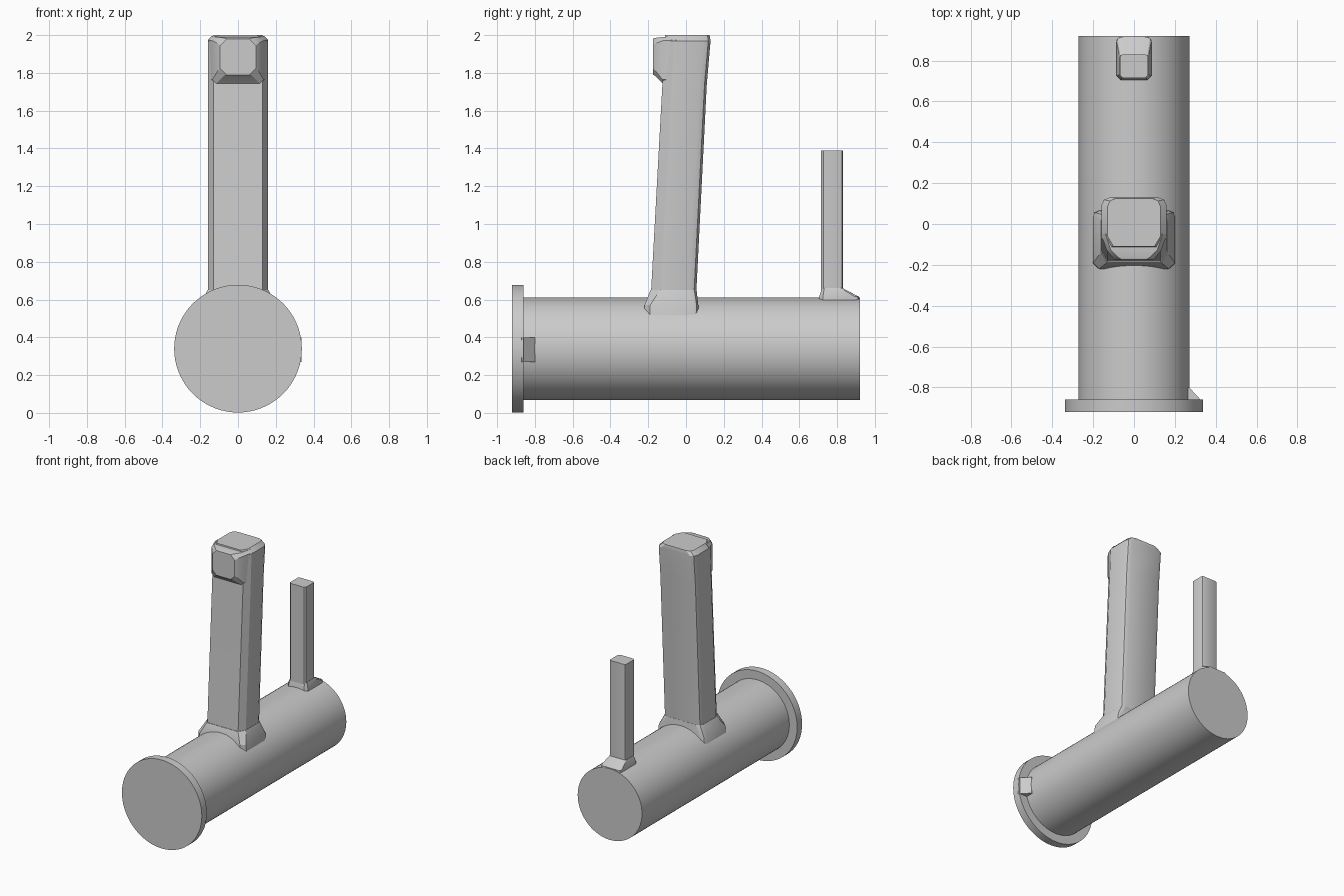
import bpy
import bmesh
from math import radians, pi
from mathutils import Matrix, Vector

cube = bpy.data.objects.get("Cube")
if cube:
    bpy.data.objects.remove(cube, do_unlink=True)

grey = bpy.data.materials.new("plain_grey")
grey.use_nodes = True
colour = (0.6, 0.6, 0.6, 1)
grey.diffuse_color = colour
grey.node_tree.nodes["Principled BSDF"].inputs["Base Color"].default_value = colour


def finish(name, bm, angle=25):
    """Turn a bmesh into a smooth-by-angle object."""
    bmesh.ops.recalc_face_normals(bm, faces=bm.faces)
    mesh = bpy.data.meshes.new(name)
    bm.to_mesh(mesh)
    bm.free()
    mesh.materials.append(grey)
    obj = bpy.data.objects.new(name, mesh)
    bpy.context.collection.objects.link(obj)
    bpy.ops.object.select_all(action="DESELECT")
    obj.select_set(True)
    bpy.context.view_layer.objects.active = obj
    bpy.ops.object.shade_smooth_by_angle(angle=radians(angle))
    return obj


def disc(name, radius, y0, y1):
    """Cylinder lying along y at the height of the body axis."""
    bm = bmesh.new()
    place = Matrix.Translation((0, (y0 + y1) / 2, 0.34)) @ Matrix.Rotation(pi / 2, 4, "X")
    bmesh.ops.create_cone(bm, cap_ends=True, segments=72, radius1=radius,
                          radius2=radius, depth=y1 - y0, matrix=place)
    return finish(name, bm)


def loft(name, rings):
    """Skin a list of equally long point rings and cap both ends."""
    bm = bmesh.new()
    loops = [[bm.verts.new(p) for p in ring] for ring in rings]
    n = len(loops[0])
    for a, b in zip(loops, loops[1:]):
        for i in range(n):
            j = (i + 1) % n
            bm.faces.new((a[i], a[j], b[j], b[i]))
    bm.faces.new(loops[0])
    bm.faces.new(loops[-1])
    return finish(name, bm)


def section(z, front, back, half, cut_x, cut_y, round_back):
    """Box outline with long front chamfers and rounded back corners."""
    r = round_back
    right = [(half - cut_x, front), (half, front + cut_y), (half, back - r),
             (half - 0.3 * r, back - 0.3 * r), (half - r, back)]
    outline = right + [(-x, y) for x, y in reversed(right)]
    return [(x, y, z) for x, y in outline]


# Barrel and front flange
disc("barrel", 0.272, -0.87, 0.92)
disc("front_flange", 0.338, -0.92, -0.86)

# Upright grip, leaning slightly back
loft("grip", [
    section(0.55, -0.19, 0.05, 0.16, 0.03, 0.05, 0.04),
    section(1.74, -0.125, 0.11, 0.16, 0.03, 0.05, 0.04),
    section(1.97, -0.115, 0.13, 0.16, 0.03, 0.05, 0.04),
    section(2.00, -0.110, 0.125, 0.13, 0.03, 0.05, 0.04),
])

# Flared collar joining grip and barrel
loft("grip_collar", [
    section(0.45, -0.22, 0.065, 0.21, 0.03, 0.03, 0.03),
    section(0.57, -0.22, 0.065, 0.20, 0.03, 0.03, 0.03),
    section(0.65, -0.188, 0.056, 0.162, 0.03, 0.05, 0.04),
])


def panel(y, half, low, high, c):
    """Upright octagon facing the front."""
    return [(half - c, y, low), (half, y, low + c), (half, y, high - c),
            (half - c, y, high), (c - half, y, high), (-half, y, high - c),
            (-half, y, low + c), (c - half, y, low)]


# Raised head with its tapered front button
loft("head_button", [
    panel(-0.05, 0.16, 1.74, 1.995, 0.02),
    panel(-0.125, 0.135, 1.745, 1.99, 0.02),
    panel(-0.165, 0.105, 1.785, 1.985, 0.03),
    panel(-0.175, 0.095, 1.79, 1.98, 0.035),
])

# Rear post with its sloping foot
loft("rear_post", [section(z, 0.715, 0.83, 0.068, 0.012, 0.012, 0.012)
                   for z in (0.55, 1.39)])
loft("post_foot", [
    section(0.56, 0.705, 0.919, 0.085, 0.02, 0.02, 0.02),
    section(0.615, 0.705, 0.915, 0.085, 0.02, 0.02, 0.02),
    section(0.66, 0.72, 0.83, 0.070, 0.012, 0.012, 0.012),
])

# Small wedge stop behind the flange on the left side
profile = [(0.22, -0.87), (0.335, -0.87), (0.27, -0.80), (0.22, -0.80)]
loft("flange_stop", [[Vector((x, y, z)) for x, y in profile] for z in (0.27, 0.40)])
